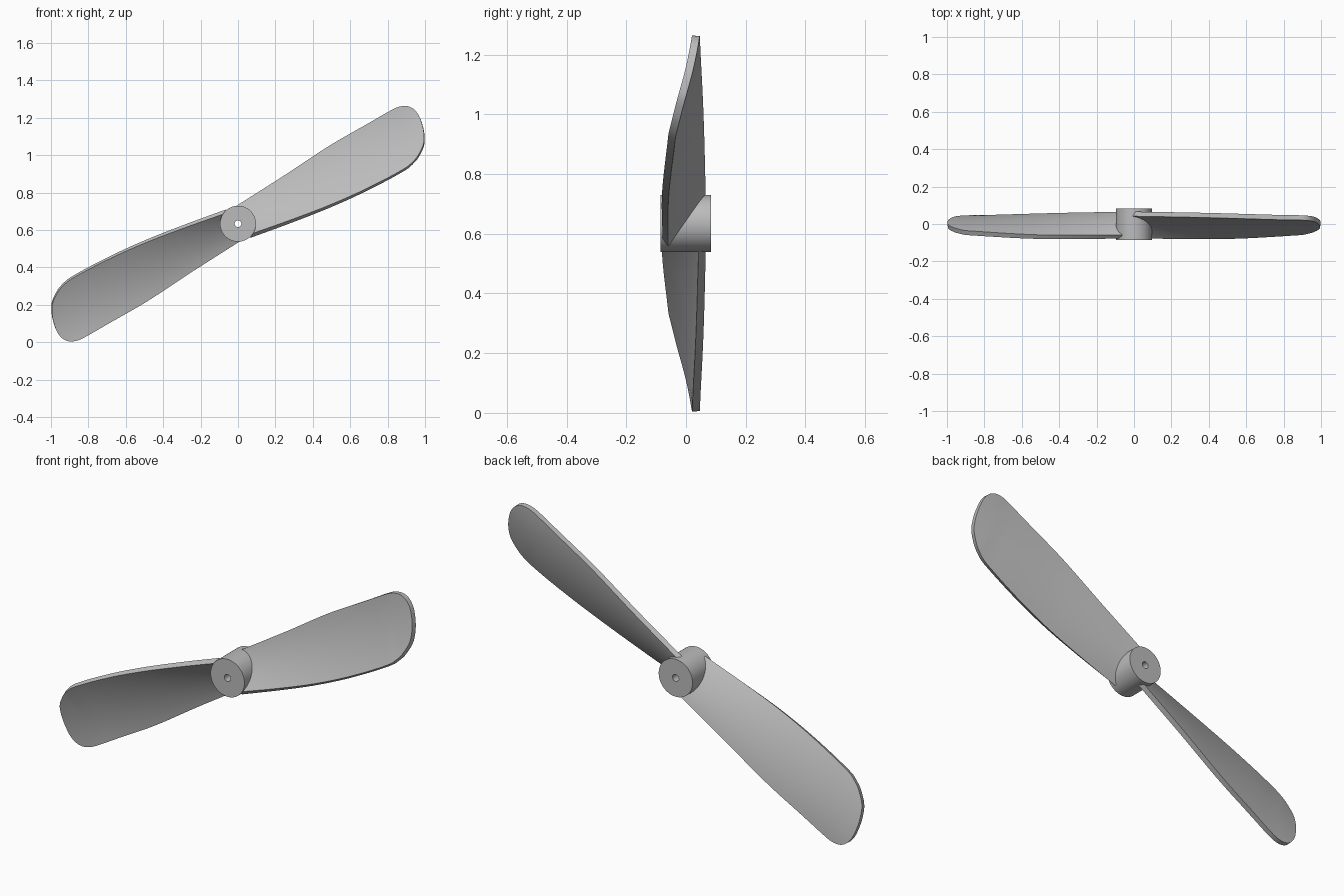
import bpy, bmesh, math
from mathutils import Matrix

cube = bpy.data.objects.get("Cube")
if cube:
    bpy.data.objects.remove(cube)

CENTRE_Z = 0.634
PITCH_ANGLE = math.radians(25)      # direction of the blade span in the front plane

grey = bpy.data.materials.new("light grey")
grey.use_nodes = True
colour = (0.5, 0.5, 0.5, 1)
grey.diffuse_color = colour
grey.node_tree.nodes["Principled BSDF"].inputs["Base Color"].default_value = colour


def curve(points, x):
    """Smooth interpolation through (x, value) points."""
    n = len(points)
    x = min(max(x, points[0][0]), points[-1][0])
    i = next(k for k in range(n - 1) if x <= points[k + 1][0])

    def slope(k):
        a, b = points[max(k - 1, 0)], points[min(k + 1, n - 1)]
        return (b[1] - a[1]) / (b[0] - a[0])

    (x0, y0), (x1, y1) = points[i], points[i + 1]
    h = x1 - x0
    t = (x - x0) / h
    return ((2*t**3 - 3*t*t + 1) * y0 + (t**3 - 2*t*t + t) * h * slope(i)
            + (3*t*t - 2*t**3) * y1 + (t**3 - t*t) * h * slope(i + 1))


def make_object(name, bm):
    mesh = bpy.data.meshes.new(name)
    bm.to_mesh(mesh)
    bm.free()
    mesh.materials.append(grey)
    ob = bpy.data.objects.new(name, mesh)
    bpy.context.collection.objects.link(ob)
    return ob


def smooth(ob):
    bpy.ops.object.select_all(action='DESELECT')
    ob.select_set(True)
    bpy.context.view_layer.objects.active = ob
    bpy.ops.object.shade_smooth_by_angle(angle=math.radians(35))


# Blade outline: span position, edge height across the span
UPPER = [(0.03, 0.09), (0.336, 0.13), (0.624, 0.172), (0.858, 0.192), (1.0, 0.204),
         (1.043, 0.203), (1.082, 0.19), (1.105, 0.168), (1.116, 0.145), (1.121, 0.12)]
LOWER = [(0.03, -0.078), (0.258, -0.10), (0.482, -0.116), (0.7, -0.12), (0.938, -0.108),
         (1.0, -0.09), (1.035, -0.07), (1.081, -0.03), (1.105, 0.018), (1.116, 0.06),
         (1.121, 0.10)]
# Depth of the front surface along each edge
UPPER_DEPTH = [(0.03, 0.042), (0.5, 0.034), (1.0, 0.021)]
LOWER_DEPTH = [(0.03, -0.078), (0.5, -0.08), (1.0, -0.056)]
CAMBER = 0.014


def build_blade(name, turn):
    bm = bmesh.new()
    stations = [0.03 + 0.95 * i / 36 for i in range(36)]
    stations += [0.98 + 0.141 * math.sin(math.pi / 2 * i / 20) for i in range(21)]
    across = 16
    rows = []
    for u in stations:
        top, low = curve(UPPER, u), curve(LOWER, u)
        full_top, full_low = curve(UPPER, min(u, 0.94)), curve(LOWER, min(u, 0.94))
        row = []
        for j in range(across + 1):
            v = low + (top - low) * j / across
            t = (v - full_low) / (full_top - full_low)
            y = (curve(LOWER_DEPTH, u) * (1 - t) + curve(UPPER_DEPTH, u) * t
                 + CAMBER * 4 * t * (1 - t))
            row.append(bm.verts.new((u, y, v)))
        rows.append(row)
    for a, b in zip(rows, rows[1:]):
        for j in range(across):
            bm.faces.new((a[j], b[j], b[j + 1], a[j + 1]))
    bm.transform(Matrix.Translation((0, 0, CENTRE_Z))
                 @ Matrix.Rotation(turn - PITCH_ANGLE, 4, 'Y'))
    ob = make_object(name, bm)
    # Thicken towards the back
    solid = ob.modifiers.new("thickness", 'SOLIDIFY')
    solid.thickness = 0.026
    solid.offset = -1
    bpy.context.view_layer.objects.active = ob
    ob.select_set(True)
    bpy.ops.object.modifier_apply(modifier=solid.name)
    smooth(ob)


build_blade("left_blade", 0)
build_blade("right_blade", math.pi)

# Hub: a cylinder with a through hole for the shaft
bm = bmesh.new()
SIDES = 64
PROFILE = [(0.018, -0.085), (0.096, -0.085), (0.096, 0.084), (0.018, 0.084)]
rings = []
for r, y in PROFILE:
    rings.append([bm.verts.new((r * math.cos(2 * math.pi * k / SIDES), y,
                                CENTRE_Z + r * math.sin(2 * math.pi * k / SIDES)))
                  for k in range(SIDES)])
for i in range(4):
    a, b = rings[i], rings[(i + 1) % 4]
    for k in range(SIDES):
        m = (k + 1) % SIDES
        bm.faces.new((a[k], a[m], b[m], b[k]))
bmesh.ops.recalc_face_normals(bm, faces=bm.faces)
smooth(make_object("hub", bm))
